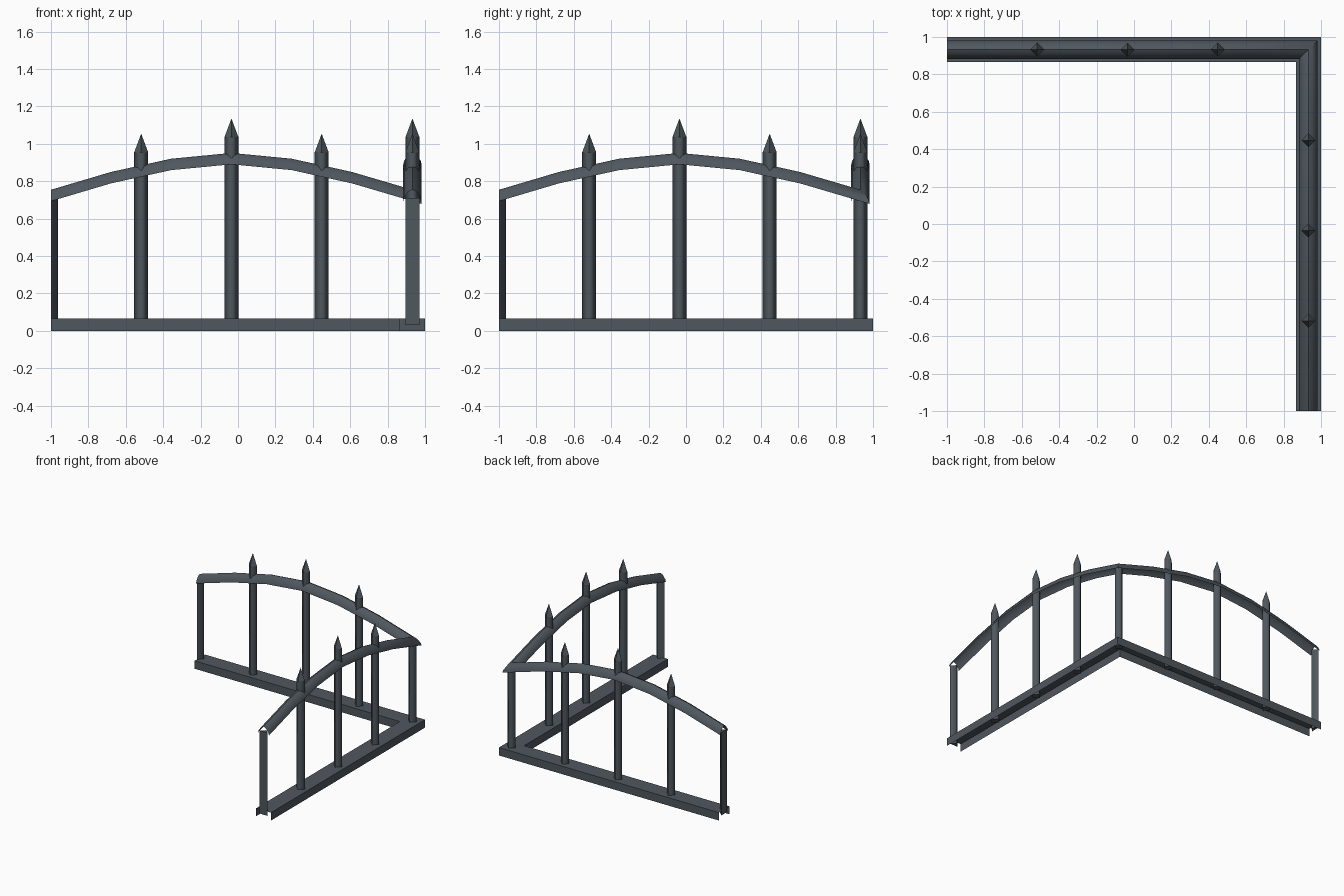
import bpy
import math

cube = bpy.data.objects.get("Cube")
if cube:
    bpy.data.objects.remove(cube, do_unlink=True)

iron = bpy.data.materials.new("dark_iron")
iron.use_nodes = True
COLOUR = (0.078, 0.095, 0.112, 1)
iron.diffuse_color = COLOUR
iron.node_tree.nodes["Principled BSDF"].inputs["Base Color"].default_value = COLOUR

C = 0.9325      # centre line of both arms
MID = -0.035    # middle of an arm
R = 0.0375      # post radius


def make(name, verts, faces):
    mesh = bpy.data.meshes.new(name)
    mesh.from_pydata(verts, [], faces)
    mesh.materials.append(iron)
    obj = bpy.data.objects.new(name, mesh)
    bpy.context.collection.objects.link(obj)
    return obj


def corner_sweep(name, path, profile):
    """Sweep an open profile (outward offset, height) along both arms with a mitred corner."""
    rows = [[(x, C + o, z + h) for o, h in profile] for x, z in path[:-1]]
    (xa, za), (xb, zb) = path[-2:]
    slope = (zb - za) / (xb - xa)
    corner = [(xb + o, C + o, zb + slope * o + h) for o, h in profile]
    other = [[(y, x, z) for x, y, z in row] for row in reversed(rows)]
    rows = rows + [corner] + other
    n = len(profile)
    faces = [(i * n + j, (i + 1) * n + j, (i + 1) * n + j + 1, i * n + j + 1)
             for i in range(len(rows) - 1) for j in range(n - 1)]
    return make(name, [p for row in rows for p in row], faces)


def post(name, x, y, ring, top, tip=None):
    """Upright bar with an optional pointed finial; the ring runs counter-clockwise."""
    n = len(ring)
    verts = [(x + a, y + b, z) for z in (0.03, top) for a, b in ring]
    sides = [(i, (i + 1) % n, n + (i + 1) % n, n + i) for i in range(n)]
    faces = sides + [tuple(reversed(range(n)))]
    if tip:
        verts.append((x, y, tip))
        faces += [(n + i, n + (i + 1) % n, 2 * n) for i in range(n)]
    else:
        faces.append(tuple(range(n, 2 * n)))
    obj = make(name, verts, faces)
    # Round the diamond bar with soft shading; cut faces and finials stay flat
    for i in range(n if n == 4 else 2):
        obj.data.polygons[i].use_smooth = True
    return obj


# Base channel, open underneath
corner_sweep("base_channel", [(-1, 0), (C, 0)],
             [(-0.0675, 0), (-0.0675, 0.065), (0.0675, 0.065), (0.0675, 0)])

# Arched top rail, open underneath
step = (C - MID) / 3
heights = [0.693, 0.788, 0.859, 0.89, 0.859, 0.788, 0.693]
rail = corner_sweep("arched_rail",
                    [(-1 if i == 0 else MID + (i - 3) * step, z) for i, z in enumerate(heights)],
                    [(-0.049, 0), (-0.044, 0.02), (-0.022, 0.051), (0, 0.061),
                     (0.022, 0.051), (0.044, 0.02), (0.049, 0)])
bpy.ops.object.select_all(action="DESELECT")
rail.select_set(True)
bpy.context.view_layer.objects.active = rail
bpy.ops.object.shade_smooth_by_angle(angle=math.radians(45))

# Pointed posts along both arms
diamond = [(R, 0), (0, R), (-R, 0), (0, -R)]
for i, (offset, tip) in enumerate([(-0.4825, 1.054), (0, 1.135), (0.4825, 1.054)], 1):
    post(f"back_post_{i}", MID + offset, C, diamond, tip - 0.1, tip)
    post(f"side_post_{i}", C, MID + offset, diamond, tip - 0.1, tip)

# Corner post and the half posts at the open ends
post("corner_post", C, C, diamond, 0.71)
post("back_end_post", -1, C, [(0, -R), (R, 0), (0, R)], 0.71)
post("side_end_post", C, -1, [(R, 0), (0, R), (-R, 0)], 0.71)
